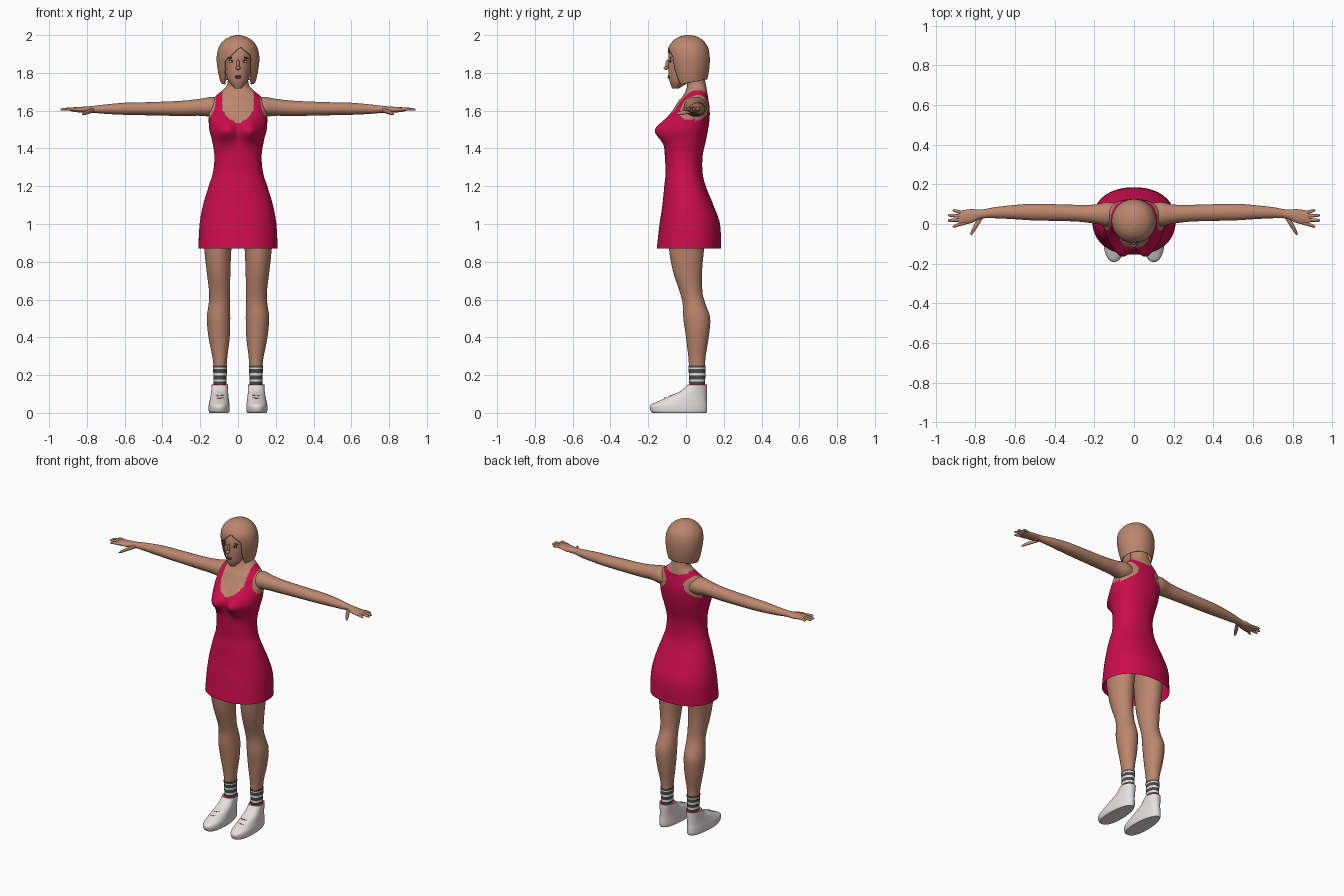
import bpy
import bmesh
import math
from mathutils import Matrix, Vector

if "Cube" in bpy.data.objects:
    bpy.data.objects.remove(bpy.data.objects["Cube"])


def material(name, r, g, b):
    m = bpy.data.materials.new(name)
    m.use_nodes = True
    m.diffuse_color = (r, g, b, 1)
    bsdf = next(n for n in m.node_tree.nodes if n.type == "BSDF_PRINCIPLED")
    bsdf.inputs["Base Color"].default_value = (r, g, b, 1)
    bsdf.inputs["Roughness"].default_value = 0.7
    return m


SKIN = material("skin_tan", 0.50, 0.24, 0.155)
DRESS = material("dress_crimson", 0.60, 0.004, 0.075)
SHOE = material("shoe_white", 0.78, 0.74, 0.74)
SOCK = material("sock_charcoal", 0.07, 0.07, 0.07)
PINK = material("trim_pink", 0.75, 0.15, 0.25)
DARK = material("eye_dark", 0.03, 0.02, 0.015)
WHITE = material("eye_white", 0.7, 0.68, 0.66)
LIPS = material("lips", 0.30, 0.09, 0.07)


def resample(rings, sub):
    """Smooth spline through the rings, sub steps per span."""
    out = []
    last = len(rings) - 1
    for i in range(last):
        p0, p1, p2, p3 = (rings[min(max(j, 0), last)] for j in range(i - 1, i + 3))
        for k in range(sub):
            t = k / sub
            out.append([b + t * ((c - a) / 2 + t * ((a - 2.5 * b + 2 * c - d / 2)
                        + t * (1.5 * (b - c) + (d - a) / 2)))
                        for a, b, c, d in zip(p0, p1, p2, p3)])
    return out + [list(rings[-1])]


def table(t, pairs):
    """Piecewise linear lookup."""
    for (a, u), (b, v) in zip(pairs, pairs[1:]):
        if t <= b:
            return u + (v - u) * max(0, t - a) / (b - a)
    return pairs[-1][1]


def finish(name, bm, mats, rule=None):
    bmesh.ops.recalc_face_normals(bm, faces=bm.faces)
    for f in bm.faces:
        f.smooth = len(f.verts) <= 4
        f.material_index = rule(f.calc_center_median()) if rule else 0
    me = bpy.data.meshes.new(name)
    bm.to_mesh(me)
    bm.free()
    for m in mats:
        me.materials.append(m)
    ob = bpy.data.objects.new(name, me)
    bpy.context.collection.objects.link(ob)
    return ob


def loft(name, rings, mats, rule=None, upright=True, side=1, segs=32, sub=5,
         p=2.0, taper=0.0, caps=(True, True), edit=None):
    """Skin rings (station, centre a, centre b, radius a, radius b) along z or x."""
    bm = bmesh.new()
    loops = []
    for s, ca, cb, ra, rb in resample(rings, sub):
        loop = []
        for k in range(segs):
            c, d = (math.copysign(abs(w) ** (2 / p), w) for w in
                    (math.cos(math.tau * k / segs), math.sin(math.tau * k / segs)))
            a, b = ca + ra * c * (1 - taper * d), cb + rb * d
            co = (a, b, s) if upright else (s, a, b)
            loop.append(bm.verts.new((co[0] * side, co[1], co[2])))
        loops.append(loop)
    for lo, hi in zip(loops, loops[1:]):
        for k in range(segs):
            n = (k + 1) % segs
            bm.faces.new((lo[k], lo[n], hi[n], hi[k]))
    for loop, wanted in zip((loops[0], loops[-1]), caps):
        if wanted:
            bm.faces.new(loop)
    if edit:
        edit(bm)
    return finish(name, bm, mats, rule)


def blob(name, co, size, mat, tilt=0.0):
    bm = bmesh.new()
    bmesh.ops.create_uvsphere(
        bm, u_segments=16, v_segments=10, radius=1,
        matrix=Matrix.Translation(co) @ Matrix.Rotation(tilt, 4, "Y")
        @ Matrix.Diagonal((*size, 1)))
    return finish(name, bm, [mat])


def front_y(rings, x, z):
    """Front surface depth of an upright round loft."""
    _, ca, cb, ra, rb = min(resample(rings, 20), key=lambda r: abs(r[0] - z))
    return cb - rb * math.sqrt(max(0, 1 - ((x - ca) / ra) ** 2))


# Torso: dress, bare shoulders and neck in one skin
TORSO = [(0.87, 0, .015, .21, .17), (1.0, 0, .02, .203, .16), (1.1, 0, .01, .185, .135),
         (1.2, 0, -.005, .155, .11), (1.27, 0, -.01, .133, .098), (1.36, 0, -.012, .125, .1),
         (1.44, 0, -.005, .137, .11), (1.5, 0, 0, .152, .117), (1.56, 0, .015, .155, .11),
         (1.61, 0, .03, .15, .095), (1.65, 0, .04, .14, .08), (1.68, 0, .05, .115, .065),
         (1.71, 0, .055, .08, .055), (1.74, 0, .055, .057, .05), (1.82, 0, .04, .05, .05)]


def bust(bm):
    for v in bm.verts:
        if v.co.y < 0:
            dx, dz = (abs(v.co.x) - .065) / .055, (v.co.z - 1.495) / .06
            v.co.y -= .055 * math.exp(-dx * dx - dz * dz) * min(1, -v.co.y / .04)


def dress_rule(c):
    x, z = abs(c.x), c.z
    if z < 1.53:
        return 0
    if c.y < .05:  # scooped neckline and straps
        inner = table(z, [(1.53, 0), (1.56, .05), (1.6, .083), (1.7, .083)])
        outer = table(z, [(1.53, .17), (1.56, .15), (1.61, .122), (1.7, .115)])
    else:  # racer back
        inner = table(z, [(1.685, -1), (1.687, .03), (1.7, .075)])
        outer = table(z, [(1.53, .17), (1.56, .12), (1.6, .07), (1.64, .06),
                          (1.67, .085), (1.69, .12)])
    return 0 if inner <= x <= outer and z < 1.708 else 1


loft("dress_and_torso", TORSO, [DRESS, SKIN], dress_rule, segs=160, sub=9, p=2.2,
     caps=(False, True), edit=bust)

# Head
HEAD = [(1.718, 0, -.055, .018, .018), (1.735, 0, -.045, .034, .035),
        (1.76, 0, -.03, .052, .058), (1.8, 0, -.01, .066, .083), (1.85, 0, 0, .074, .094),
        (1.9, 0, .005, .076, .096), (1.95, 0, .01, .062, .08), (1.975, 0, .01, .035, .05)]
loft("head", HEAD, [SKIN], segs=48)
blob("nose_bridge", (0, -.096, 1.845), (.009, .012, .026), SKIN)
blob("nose_tip", (0, -.105, 1.826), (.013, .014, .01), SKIN)
blob("upper_lip", (0, front_y(HEAD, 0, 1.782), 1.782), (.02, .006, .004), LIPS)
blob("lower_lip", (0, front_y(HEAD, 0, 1.775), 1.775), (.016, .007, .005), LIPS)
for s, word in ((1, "left_"), (-1, "right_")):
    x = .034 * s
    y = front_y(HEAD, x, 1.86)
    blob(word + "lashes", (x, y + .001, 1.863), (.018, .004, .007), DARK)
    blob(word + "eye", (x, y, 1.86), (.014, .005, .006), WHITE)
    blob(word + "iris", (x, y - .002, 1.86), (.006, .004, .006), DARK)
    blob(word + "eyebrow", (x * 1.1, y + .002, 1.88), (.02, .004, .003), DARK, .12 * s)

# Bob haircut with a swept fringe and a rising back edge
HAIR = [(1.72, 0, .025, .08, .075), (1.76, 0, .022, .095, .09), (1.82, 0, .02, .108, .103),
        (1.88, 0, .016, .113, .11), (1.93, 0, .012, .104, .106), (1.965, 0, .012, .082, .085),
        (1.985, 0, .012, .055, .06), (1.997, 0, .012, .025, .03), (2.0, 0, .012, .004, .004)]


def cut_hair(bm):
    bmesh.ops.bisect_plane(bm, geom=bm.verts[:] + bm.edges[:] + bm.faces[:],
                           plane_co=Vector((0, -.03, 1.737)),
                           plane_no=Vector((0, -.2, 1)), clear_inner=True)
    gap = []
    for f in bm.faces:
        c = f.calc_center_median()
        if c.y < 0 and abs(c.x) < .068 and c.z < 1.935 - .9 * abs(c.x - .015):
            gap.append(f)
    bmesh.ops.delete(bm, geom=gap, context="FACES")
    for _ in range(3):
        rim = [v for v in bm.verts if v.is_boundary]
        bmesh.ops.smooth_vert(bm, verts=rim, factor=.4, use_axis_x=True,
                              use_axis_y=True, use_axis_z=True)


hair = loft("hair", HAIR, [SKIN], segs=96, sub=9, caps=(False, True), edit=cut_hair)
shell = hair.modifiers.new("thickness", "SOLIDIFY")
shell.thickness = .006
shell.offset = -1

# Limb profiles
ARM = [(.09, .05, 1.615, .055, .05), (.14, .05, 1.62, .06, .053), (.2, .05, 1.618, .048, .045),
       (.3, .055, 1.612, .042, .04), (.5, .06, 1.61, .042, .034), (.6, .06, 1.61, .036, .032),
       (.7, .057, 1.608, .028, .025), (.77, .05, 1.607, .023, .018),
       (.82, .04, 1.605, .035, .016), (.87, .032, 1.606, .036, .012), (.885, .03, 1.606, .03, .008)]
LEG = [(1.0, .105, .01, .085, .1), (.87, .107, .003, .072, .093), (.75, .103, .008, .063, .077),
       (.64, .098, .027, .055, .06), (.58, .099, .042, .056, .06), (.5, .103, .057, .062, .071),
       (.4, .1, .06, .056, .06), (.3, .096, .058, .04, .046), (.24, .095, .058, .034, .042)]
SOCKS = [(.13, .095, .06, .034, .042), (.19, .095, .059, .035, .043), (.25, .095, .058, .038, .046)]
SHOES = [(0, .1, -.035, .05, .142), (.012, .1, -.038, .055, .15), (.04, .1, -.038, .055, .15),
         (.065, .099, -.015, .051, .125), (.09, .098, .012, .047, .098),
         (.115, .097, .04, .044, .07), (.15, .096, .06, .043, .05)]
# Finger: root y, tip x, tip y
FINGERS = {"index": (.005, .915, -.012), "middle": (.022, .94, .018),
           "ring": (.04, .938, .044), "little": (.056, .915, .068)}


def sock_rule(c):
    return int(any(abs(c.z - band) < .005 for band in (.172, .205, .235)))


for s, word in ((1, "left_"), (-1, "right_")):
    loft(word + "arm", ARM, [SKIN], upright=False, side=s)
    for finger, (y, tx, ty) in FINGERS.items():
        mid = (.86 + tx) / 2
        loft(word + finger + "_finger",
             [(.85, y, 1.606, .009, .009), (mid, (y + ty) / 2, 1.608, .009, .008),
              (tx - .008, ty, 1.606, .007, .006), (tx, ty, 1.605, .002, .002)],
             [SKIN], upright=False, side=s, segs=12)
    loft(word + "thumb", [(.765, .04, 1.603, .015, .012), (.79, .005, 1.595, .02, .012),
                          (.815, -.035, 1.585, .016, .009), (.826, -.052, 1.58, .005, .003)],
         [SKIN], upright=False, side=s, segs=12)
    loft(word + "leg", LEG, [SKIN], side=s, segs=40)
    loft(word + "sock", SOCKS, [SOCK, SHOE], sock_rule, side=s, sub=16)
    loft(word + "shoe", SHOES, [SHOE, PINK], lambda c: int(c.z > .145),
         side=s, segs=48, sub=6, p=2.2, taper=.1)
    for row, z in enumerate((.078, .092)):
        blob(word + "lace_" + str(row), (.098 * s, front_y(SHOES, .098, z), z),
             (.022, .004, .002), PINK, .1 * s)
